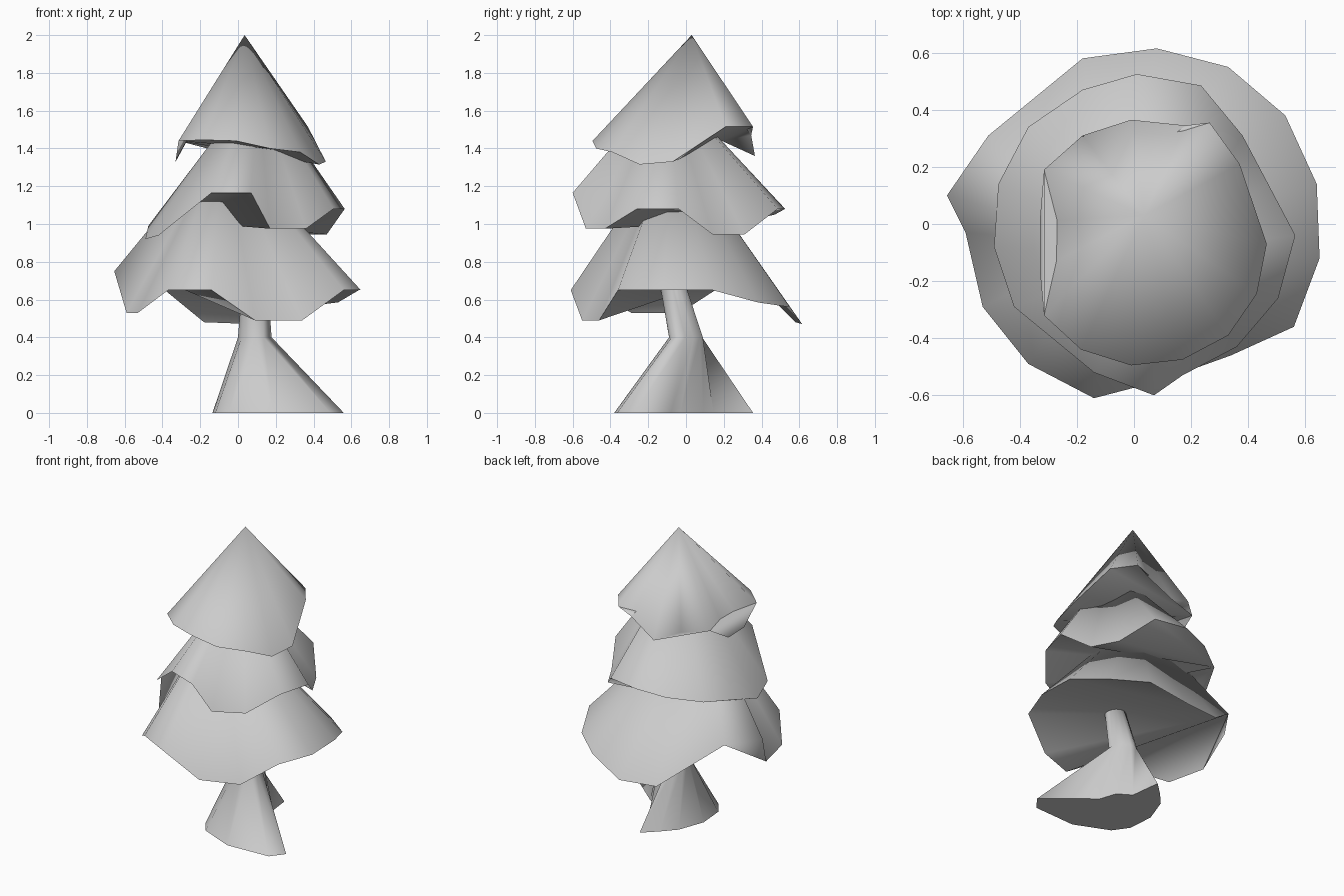
import bpy, bmesh
from math import cos, sin, radians, pi

if "Cube" in bpy.data.objects:
    bpy.data.objects.remove(bpy.data.objects["Cube"])


def finish(bm, name):
    """Turn a bmesh into a smooth-shaded object with sharp hems."""
    bmesh.ops.recalc_face_normals(bm, faces=bm.faces[:])
    mesh = bpy.data.meshes.new(name)
    bm.to_mesh(mesh)
    bm.free()
    ob = bpy.data.objects.new(name, mesh)
    bpy.context.collection.objects.link(ob)
    bpy.ops.object.select_all(action='DESELECT')
    ob.select_set(True)
    bpy.context.view_layer.objects.active = ob
    bpy.ops.object.shade_smooth_by_angle(angle=radians(80))
    return ob


def foliage(name, apex, hem):
    """Cone from a wavy hem up to an apex; underside fans from the first point."""
    bm = bmesh.new()
    top = bm.verts.new(apex)
    ring = [bm.verts.new(p) for p in hem]
    for i, v in enumerate(ring):
        bm.faces.new((v, ring[(i + 1) % len(ring)], top))
    for a, b in zip(ring[1:], ring[2:]):
        bm.faces.new((ring[0], b, a))
    return finish(bm, name)


def loft(name, rings):
    """Skin a stack of equal-length rings and cap both ends."""
    bm = bmesh.new()
    loops = [[bm.verts.new(p) for p in r] for r in rings]
    n = len(loops[0])
    for a, b in zip(loops, loops[1:]):
        for i in range(n):
            j = (i + 1) % n
            bm.faces.new((a[i], a[j], b[j], b[i]))
    bm.faces.new(loops[0][::-1])
    bm.faces.new(loops[-1])
    return finish(bm, name)


# Trunk: irregular root flare, narrowing and leaning into the foliage
roots = [(.56, -.275), (.33, -.08), (.26, -.03), (.22, .09), (.13, .146),
         (.105, .355), (.01, .265), (-.07, .177), (-.135, 0), (-.12, -.18),
         (-.05, -.28), (.185, -.38), (.49, -.365)]


def circle(x, y, z, r):
    n = len(roots)
    return [(x + r * cos(radians(-30) + 2 * pi * i / n),
             y + r * sin(radians(-30) + 2 * pi * i / n), z) for i in range(n)]


loft("trunk", [[(x, y, 0) for x, y in roots],
               circle(.088, 0, .4, .09),
               circle(.09, -.08, .72, .065)])

# Three tiers of foliage, hems listed counter-clockwise
foliage("lower_foliage", (-.08, -.07, 1.45), [
    (-.51, .31, .75), (-.655, .10, .75), (-.59, -.03, .53), (-.53, -.29, .53),
    (-.37, -.49, .65), (-.14, -.61, .65), (.09, -.55, .49), (.34, -.46, .49),
    (.56, -.36, .65), (.65, -.12, .65), (.64, .14, .65), (.53, .38, .585),
    (.33, .55, .56), (.08, .615, .47), (-.18, .58, .48)])

foliage("middle_foliage", (.10, -.10, 1.75), [
    (-.37, .34, 1.02), (-.475, .14, .99), (-.49, -.08, .92), (-.42, -.29, .94),
    (-.14, -.52, 1.165), (.07, -.60, 1.165), (.17, -.53, .975),
    (.36, -.43, .975), (.505, -.26, 1.08), (.565, -.04, 1.08),
    (.47, .14, .945), (.38, .31, .945), (.235, .485, 1.08),
    (.01, .525, 1.08), (-.18, .47, 1.05)])

foliage("top_foliage", (.035, .03, 2.0), [
    (-.315, .19, 1.44), (-.33, .01, 1.33), (-.33, -.16, 1.335),
    (-.315, -.32, 1.44), (-.185, -.44, 1.445), (-.01, -.495, 1.44),
    (.17, -.475, 1.40), (.33, -.39, 1.38), (.43, -.245, 1.315),
    (.465, -.07, 1.33), (.37, .21, 1.515), (.265, .355, 1.515),
    (.18, .345, 1.47), (-.01, .365, 1.36), (-.18, .31, 1.44)])
